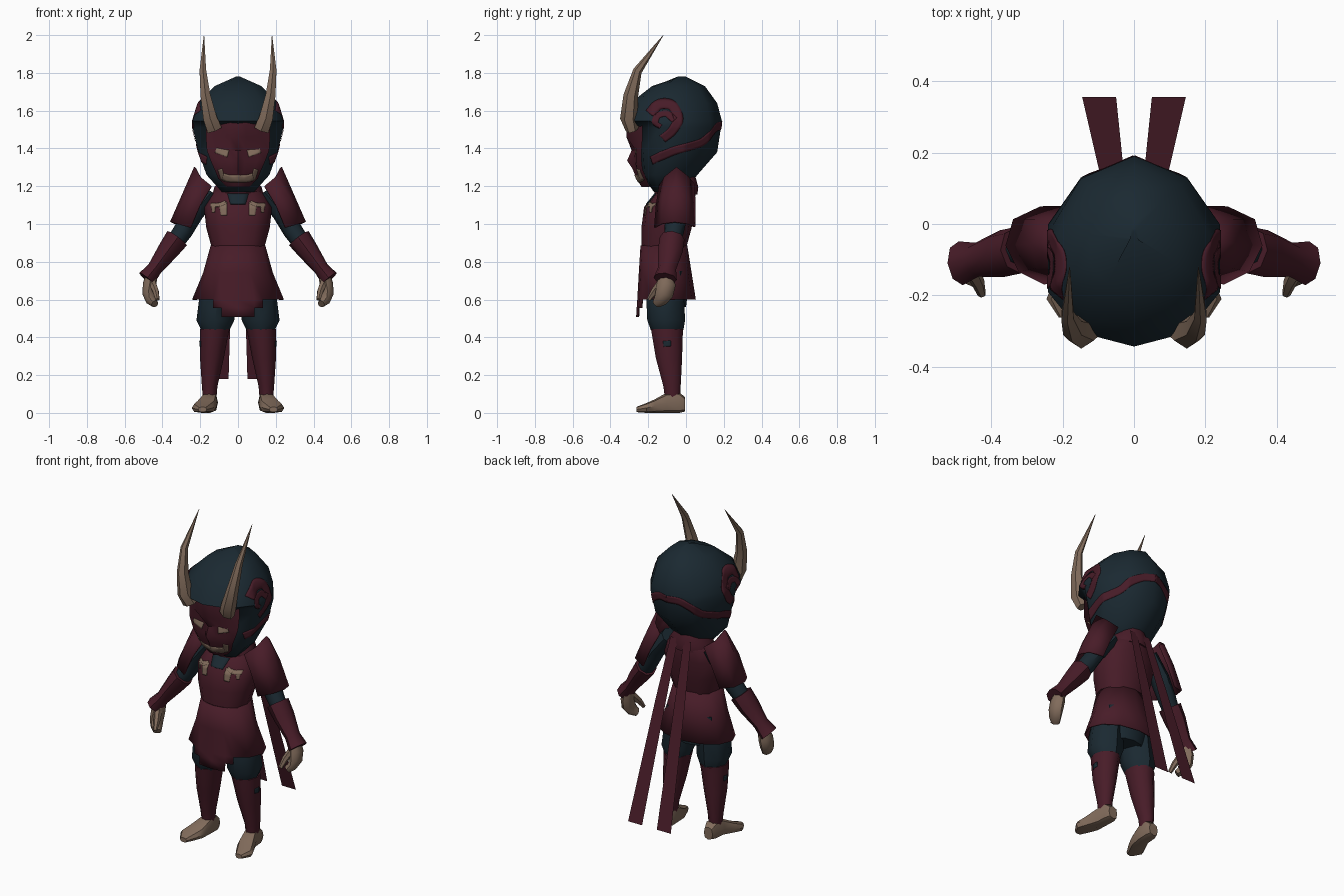
import bpy, bmesh, math
from mathutils import Vector
from mathutils.bvhtree import BVHTree

cube = bpy.data.objects.get("Cube")
if cube:
    bpy.data.objects.remove(cube, do_unlink=True)

X, Y, Z = Vector((1, 0, 0)), Vector((0, 1, 0)), Vector((0, 0, 1))


def material(name, rgb):
    m = bpy.data.materials.new(name)
    m.use_nodes = True
    m.diffuse_color = (*rgb, 1)
    bsdf = next(n for n in m.node_tree.nodes if n.type == 'BSDF_PRINCIPLED')
    bsdf.inputs["Base Color"].default_value = (*rgb, 1)
    bsdf.inputs["Roughness"].default_value = 0.8
    return m


RED = material("dark_red", (0.064, 0.0115, 0.021))
NAVY = material("dark_navy", (0.0105, 0.022, 0.031))
TAN = material("dull_tan", (0.22, 0.148, 0.105))


def build(name, verts, faces, mat, mirror=False, thick=0, angle=45):
    """Mesh object with optional shell thickness, mirroring and smooth shading."""
    me = bpy.data.meshes.new(name)
    me.from_pydata([tuple(v) for v in verts], [], faces)
    bm = bmesh.new()
    bm.from_mesh(me)
    bmesh.ops.remove_doubles(bm, verts=bm.verts, dist=0.0005)
    bmesh.ops.delete(bm, geom=[v for v in bm.verts if not v.link_faces], context='VERTS')
    bmesh.ops.recalc_face_normals(bm, faces=bm.faces)
    bm.to_mesh(me)
    bm.free()
    me.materials.append(mat)
    ob = bpy.data.objects.new(name, me)
    bpy.context.collection.objects.link(ob)
    if thick:
        s = ob.modifiers.new("shell", 'SOLIDIFY')
        s.thickness, s.offset = thick, 0
    if mirror:
        ob.modifiers.new("mirror", 'MIRROR')
    bpy.ops.object.select_all(action='DESELECT')
    ob.select_set(True)
    bpy.context.view_layer.objects.active = ob
    bpy.ops.object.shade_smooth_by_angle(angle=math.radians(angle))
    return ob


def sheet(name, rows, mat, keep=lambda r, c: True, **kw):
    """Surface through equal rows of points, with the cells that keep allows."""
    n = len(rows[0])
    faces = [(r * n + c, r * n + c + 1, (r + 1) * n + c + 1, (r + 1) * n + c)
             for r in range(len(rows) - 1) for c in range(n - 1) if keep(r, c)]
    return build(name, [p for row in rows for p in row], faces, mat, **kw)


def loft(name, rings, mat, sides=8, u=X, axis=None, power=2, skew=0, **kw):
    """Skin rings of (x, y, z, radius along u, radius across u); skew shifts the widest part along u."""
    verts, faces = [], []
    for i, (x, y, z, ra, rb) in enumerate(rings):
        a, b = rings[max(i - 1, 0)], rings[min(i + 1, len(rings) - 1)]
        t = axis or (Vector(b[:3]) - Vector(a[:3])).normalized()
        p = (u - t * t.dot(u)).normalized()
        q = t.cross(p)
        for k in range(sides):
            ang = 2 * math.pi * k / sides
            c, s = math.cos(ang), math.sin(ang)
            c, s = (math.copysign(abs(w) ** (2 / power), w) for w in (c, s))
            verts.append(Vector((x, y, z)) + p * (c * ra + skew * s * s) + q * s * rb)
    for r in range(len(rings) - 1):
        for k in range(sides):
            j = (k + 1) % sides
            faces.append((r * sides + k, r * sides + j, (r + 1) * sides + j, (r + 1) * sides + k))
    faces += [tuple(range(sides)), tuple(range(len(verts) - sides, len(verts)))]
    return build(name, verts, faces, mat, **kw)


def body(name, rows, mat, sides=12, **kw):
    """Level rings of (z, half width, front y, back y)."""
    rings = [(0, (f + b) / 2, z, (b - f) / 2, w) for z, w, f, b in rows]
    return loft(name, rings, mat, sides, u=Y, axis=Z, **kw)


def from_front(u, v):
    return Vector((u, -1, v)), Y


def from_side(u, v):
    return Vector((1, u, v)), -X


def around_head(u, v):
    d = Vector((math.cos(u / 0.22), math.sin(u / 0.22), 0))
    return Vector((0, -0.06, v)) + d, -d


def paint(name, target, path, width, mat, ray, end=1.0):
    """Thin painted stroke laid on the surface of target."""
    me = target.data
    tree = BVHTree.FromPolygons([v.co for v in me.vertices], [p.vertices for p in me.polygons])
    path = [Vector(p) for p in path]
    pts = [a.lerp(b, k / 8) for a, b in zip(path, path[1:]) for k in range(8)] + [path[-1]]
    for _ in range(6):
        pts = [pts[0]] + [(a + b + c) / 3 for a, b, c in zip(pts, pts[1:], pts[2:])] + [pts[-1]]
    rows = []
    for i, p in enumerate(pts):
        d = (pts[min(i + 1, len(pts) - 1)] - pts[max(i - 1, 0)]).normalized()
        w = width / 2 * (1 + (end - 1) * i / (len(pts) - 1))
        row = []
        for k in (-1, -0.5, 0, 0.5, 1):
            o, r = ray(p.x - d.y * w * k, p.y + d.x * w * k)
            hit = tree.ray_cast(o, r)[0]
            if hit is None:
                break
            row.append(hit - r * 0.0025)
        if len(row) == 5:
            rows.append(row)
    if len(rows) > 1:
        sheet(name, rows, mat, mirror=True, thick=0.002)


# Hood: ten-sided dome with a brow peak, widest beside the face
hood = body("hood", [(1.17, .09, -.17, -.01), (1.26, .175, -.235, .06), (1.38, .22, -.255, .165),
                     (1.51, .253, -.262, .185), (1.545, .253, -.343, .19), (1.64, .222, -.295, .165),
                     (1.73, .13, -.18, .10), (1.78, .012, -.02, .0)], NAVY, 10, skew=-.035, angle=60)
paint("hood_wave", hood, [(-.14, 1.335), (-.06, 1.365), (0, 1.39), (.08, 1.41), (.16, 1.43), (.21, 1.475),
                          (.28, 1.515), (.3456, 1.52)], .044, RED, around_head)
paint("hood_curl", hood, [(-.12, 1.585), (-.085, 1.64), (-.01, 1.635), (.025, 1.56), (-.01, 1.49), (-.06, 1.45)],
      .06, RED, around_head, .7)
paint("hood_hook", hood, [(.0, 1.55), (-.04, 1.59), (-.085, 1.575), (-.09, 1.53), (-.065, 1.515)],
      .035, RED, around_head, .7)

# Mask: rows of height, half width, centre y, edge y
rows = []
for z, w, yc, ye in [(1.55, .17, -.315, -.23), (1.46, .17, -.315, -.23), (1.39, .165, -.288, -.235),
                     (1.335, .145, -.312, -.235), (1.29, .125, -.282, -.23), (1.24, .105, -.262, -.21),
                     (1.195, .06, -.235, -.19)]:
    ys = (ye, ye - .03, (yc if z > 1.45 else min(yc + .04, -.26 if z > 1.26 else yc + .01)), yc)
    half = [(-w, ys[0], z), (-w * .7, ys[1], z), (-w * .25, ys[2], z)]
    rows.append(half + [(0, ys[3], z)] + [(-x, y, h) for x, y, h in reversed(half)])
mask = sheet("mask", rows, RED)
paint("mask_eyes", mask, [(.052, 1.372), (.118, 1.39)], .038, TAN, from_front, .7)
paint("mask_teeth", mask, [(0, 1.24), (.05, 1.24), (.08, 1.25)], .038, TAN, from_front)
paint("mask_fangs", mask, [(.095, 1.29), (.08, 1.235)], .024, TAN, from_front, .8)

# Horns
loft("horns", [(.125, -.285, 1.50, .035, .046), (.148, -.303, 1.56, .046, .042),
               (.172, -.292, 1.68, .039, .03), (.186, -.257, 1.81, .024, .02),
               (.18, -.12, 2.0, .001, .001)], TAN, 6, u=Y, mirror=True)

# Torso, chest marks and collar
torso = body("torso", [(.87, .138, -.235, .0), (.98, .168, -.236, .03), (1.09, .18, -.222, .045),
                       (1.16, .145, -.165, .05), (1.21, .08, -.13, .045)], RED, power=2.3)
body("collar", [(1.155, .135, -.165, .06), (1.195, .125, -.17, .065), (1.25, .08, -.12, .05)], RED)
paint("neck_cloth", torso, [(0, 1.105), (0, 1.16)], .08, NAVY, from_front, 1.4)
paint("chest_tassels", torso, [(.08, 1.115), (.075, 1.045)], .045, TAN, from_front, .7)
paint("chest_cords", torso, [(.065, 1.115), (.1, 1.1), (.145, 1.1)], .018, TAN, from_front)
paint("chest_knots", torso, [(.13, 1.11), (.13, 1.06)], .025, TAN, from_front, .5)

# Flared skirt whose front steps down into a flap
angles = (-180, -150, -120, -90, -60, -33, -21, 0, 21, 33, 60, 90, 120, 150, 180)
reach = (180, 180, 33, 21)
skirt_rows = [[(w * math.sin(math.radians(a)), m - d * math.cos(math.radians(a)), z) for a in angles]
              for z, w, m, d in ((.885, .142, -.117, .121), (.74, .182, -.11, .137), (.6, .24, -.103, .152),
                                 (.556, .24, -.105, .153), (.507, .24, -.107, .154))]
sheet("skirt", skirt_rows, RED, thick=.006,
      keep=lambda r, c: max(abs(angles[c]), abs(angles[c + 1])) <= reach[r])

# Shoulder plates wrapping the upper arms
sheet("shoulder_plates", [
    [(.14, -.14, 1.20), (.20, -.11, 1.25), (.228, -.05, 1.30), (.205, .01, 1.25), (.15, .042, 1.21)],
    [(.20, -.155, 1.10), (.27, -.12, 1.14), (.285, -.055, 1.17), (.275, .01, 1.14), (.21, .046, 1.10)],
    [(.25, -.165, .98), (.32, -.13, 1.0), (.355, -.06, 1.01), (.335, .01, 1.0), (.26, .045, .985)]],
    RED, mirror=True, thick=.01)

# Arms, forearm guards and hands
loft("upper_arms", [(.14, -.05, 1.17, .065, .05), (.23, -.05, 1.06, .06, .05), (.29, -.062, .965, .052, .052),
                    (.35, -.08, .88, .045, .045)], NAVY, u=Y, mirror=True)
loft("forearm_guards", [(.322, -.073, .925, .066, .064), (.37, -.083, .86, .066, .056),
                        (.44, -.1, .765, .048, .04), (.485, -.11, .71, .062, .048)],
     RED, u=Y, mirror=True)
loft("hands", [(.455, -.10, .74, .035, .03), (.468, -.105, .68, .05, .036), (.472, -.115, .63, .048, .034),
               (.46, -.135, .595, .038, .028), (.44, -.155, .577, .026, .02)], TAN, u=Y, mirror=True)
loft("thumbs", [(.455, -.125, .69, .026, .022), (.436, -.165, .645, .02, .018),
                (.426, -.197, .60, .011, .012)], TAN, 6, u=Y, mirror=True)

# Baggy shorts
body("hips", [(.56, .12, -.19, .0), (.68, .17, -.21, .015), (.85, .13, -.22, -.01)], NAVY)
loft("shorts", [(.12, -.10, .438, .074, .086), (.12, -.105, .49, .1, .1), (.11, -.11, .6, .096, .1),
                (.09, -.1, .75, .085, .1)], NAVY, axis=Z, mirror=True)

# Greaves, side marks and feet
greaves = loft("greaves", [(.15, -.072, .08, .036, .042), (.15, -.074, .14, .041, .048),
                           (.138, -.09, .29, .063, .073), (.128, -.098, .40, .074, .084),
                           (.123, -.1, .445, .079, .09)], RED, 10, axis=Z, mirror=True)
paint("greave_marks", greaves, [(-.12, .365), (-.08, .368)], .03, NAVY, from_side)
loft("feet", [(.147, -.006, .045, .03, .038), (.148, -.035, .055, .042, .055), (.152, -.10, .054, .044, .054),
              (.17, -.165, .036, .057, .036), (.19, -.21, .026, .055, .026), (.188, -.262, .018, .022, .014)],
     TAN, axis=-Y, power=2.6, mirror=True)

# Long back ribbons
sheet("back_ribbons", [[(.02, .05, 1.22), (.07, .05, 1.22)], [(.03, .16, .85), (.1, .16, .85)],
                       [(.05, .355, .18), (.145, .355, .18)]], RED, mirror=True)
